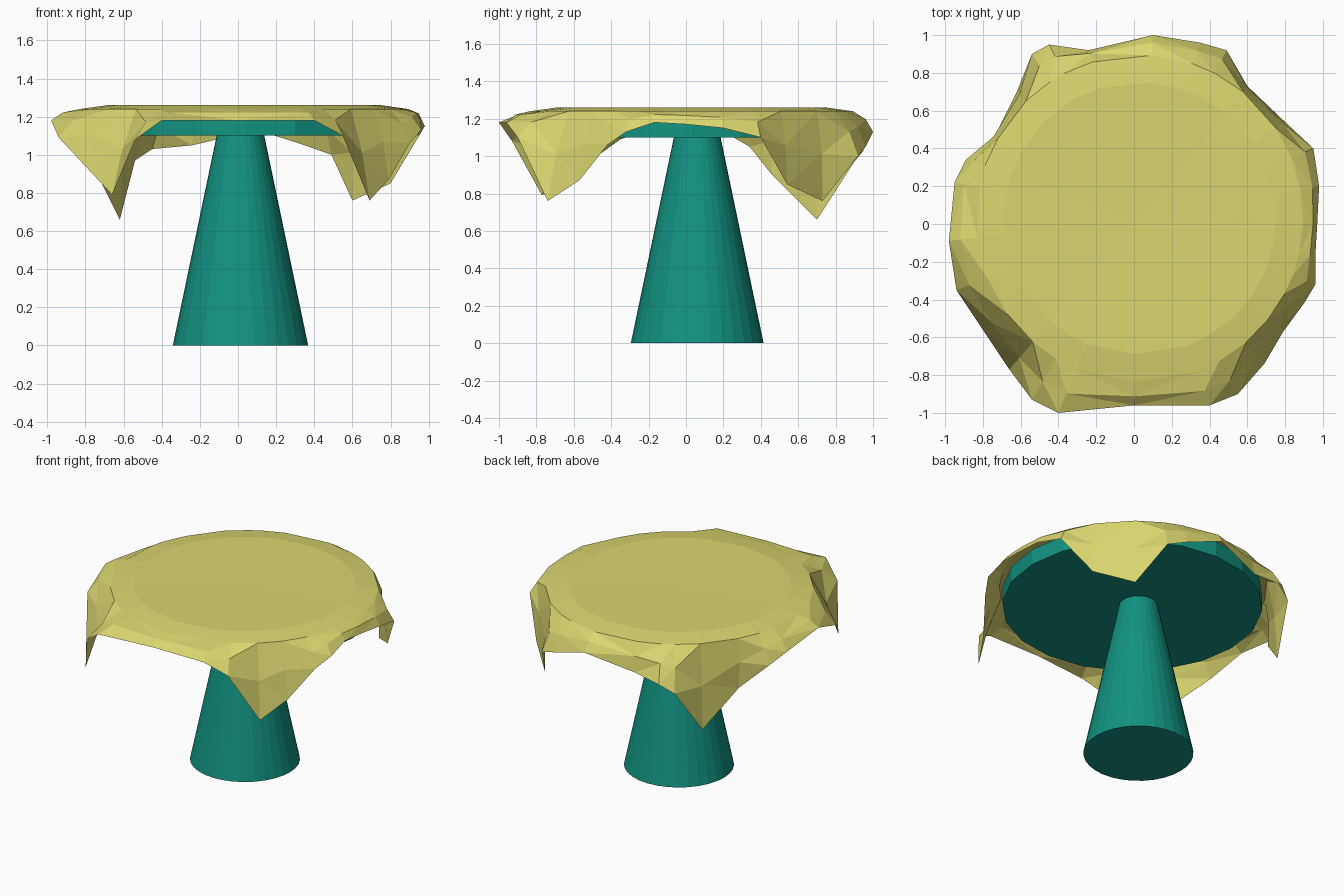
import bpy, bmesh, math
from mathutils import Vector

if "Cube" in bpy.data.objects:
    bpy.data.objects.remove(bpy.data.objects["Cube"])


def material(name, rgb):
    m = bpy.data.materials.new(name)
    m.diffuse_color = (*rgb, 1)
    m.use_nodes = True
    m.node_tree.nodes["Principled BSDF"].inputs["Base Color"].default_value = m.diffuse_color
    return m


def cone(name, r1, r2, z0, z1, sides, x, y, mat):
    bpy.ops.mesh.primitive_cone_add(vertices=sides, radius1=r1, radius2=r2,
                                    depth=z1 - z0, location=(x, y, (z0 + z1) / 2))
    ob = bpy.context.object
    ob.name = name
    ob.data.materials.append(mat)
    return ob


teal = material("teal", (0.006, 0.29, 0.22))
yellow = material("yellow", (0.70, 0.67, 0.16))

# Tapered pedestal and round table top
cone("pedestal", 0.355, 0.125, 0, 1.1, 32, 0.013, 0.06, teal)
cone("table_top", 0.84, 0.84, 1.1, 1.21, 20, 0.04, 0.03, teal)

# Hem of the square cloth, anticlockwise from the right side
hem = [Vector(p) for p in (
    (0.97, 0.0, 1.17), (0.98, 0.2, 1.15), (0.95, 0.40, 1.10), (0.80, 0.54, 0.85),
    (0.60, 0.73, 0.76),
    (0.49, 0.92, 1.00), (0.35, 0.96, 1.05), (0.10, 1.00, 1.13), (-0.24, 0.92, 1.05),
    (-0.45, 0.95, 1.03), (-0.54, 0.90, 0.97),
    (-0.62, 0.70, 0.66),
    (-0.74, 0.46, 0.90), (-0.89, 0.34, 1.05), (-0.95, 0.22, 1.12), (-0.98, -0.09, 1.18),
    (-0.94, -0.35, 1.09), (-0.80, -0.56, 0.94),
    (-0.66, -0.77, 0.79),
    (-0.54, -0.93, 1.08), (-0.40, -1.00, 1.18), (0.0, -0.96, 1.18), (0.40, -0.96, 1.18),
    (0.55, -0.90, 1.10),
    (0.69, -0.74, 0.76),
    (0.79, -0.57, 0.87), (0.90, -0.42, 1.06), (0.96, -0.32, 1.13), (0.96, -0.17, 1.18))]

centre = Vector((0.03, 0.03, 0))
bm = bmesh.new()
rings = [[], [], [], []]
for p in hem:
    flat = Vector((p.x, p.y, 0)) - centre
    reach = flat.length
    d = flat.normalized()
    edge = min(0.865, reach - 0.02)
    inner = centre + d * 0.72 + Vector((0, 0, 1.26))
    shoulder = centre + d * edge + Vector((0, 0, 1.24))
    # The middle of the drop bulges a little past a straight line
    middle = shoulder.lerp(p, 0.5) + d * 0.015 + Vector((0, 0, 0.012))
    for ring, co in zip(rings, (inner, shoulder, middle, p)):
        ring.append(bm.verts.new(co))

# Flat top fan and draped sides
hub = bm.verts.new((0.03, 0.03, 1.25))
n = len(hem)
for i in range(n):
    j = (i + 1) % n
    bm.faces.new((hub, rings[0][i], rings[0][j]))
    for a, b in zip(rings, rings[1:]):
        bm.faces.new((a[i], b[i], b[j], a[j]))
bmesh.ops.triangulate(bm, faces=bm.faces[:])
me = bpy.data.meshes.new("tablecloth")
bm.to_mesh(me)
bm.free()
cloth = bpy.data.objects.new("tablecloth", me)
bpy.context.collection.objects.link(cloth)
me.materials.append(yellow)
